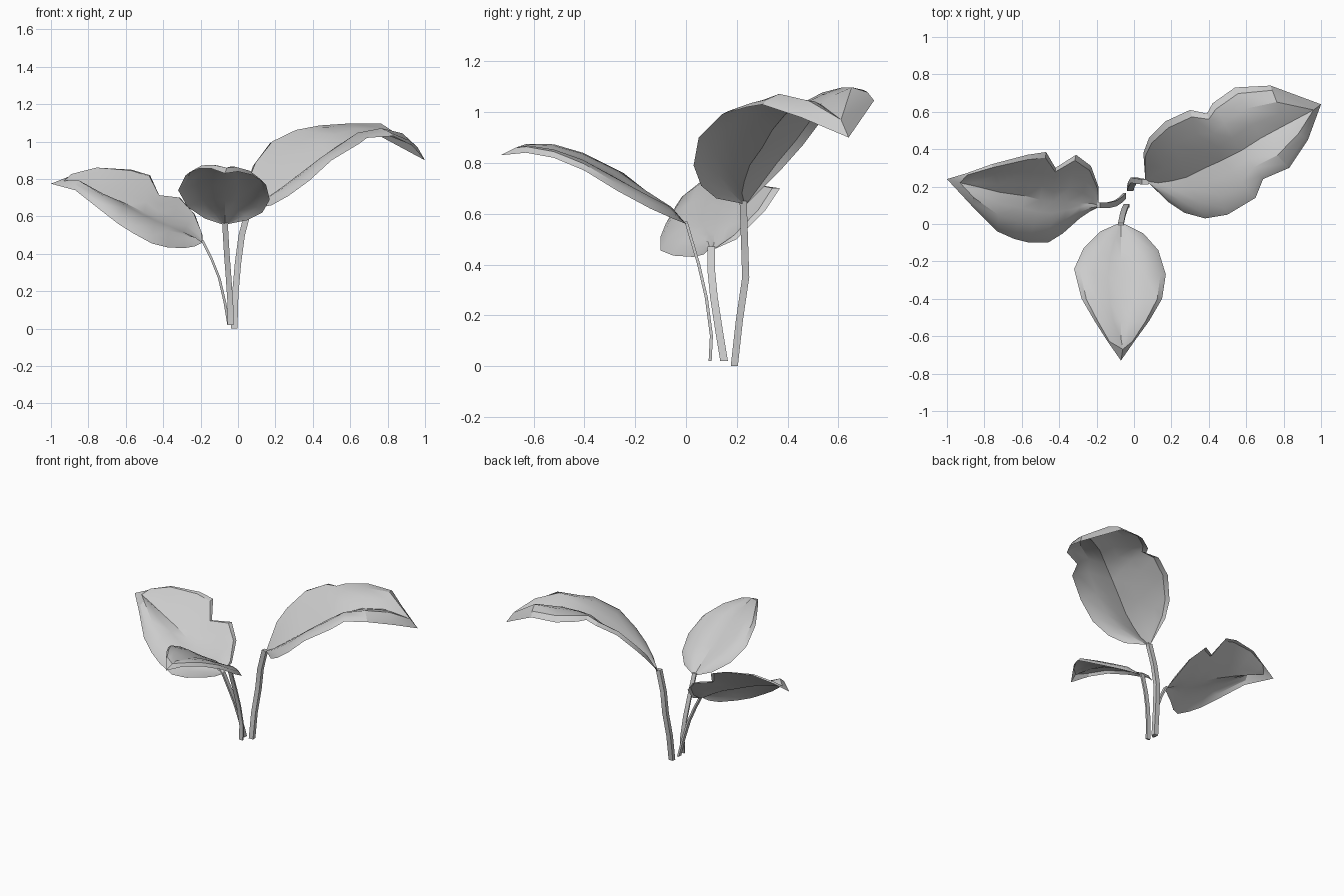
import bpy
import bmesh
from mathutils import Vector

cube = bpy.data.objects.get("Cube")
if cube:
    bpy.data.objects.remove(cube)

grey = bpy.data.materials.new("soft_grey")
grey.use_nodes = True
grey.diffuse_color = (0.6, 0.6, 0.6, 1)
grey.node_tree.nodes["Principled BSDF"].inputs["Base Color"].default_value = (0.6, 0.6, 0.6, 1)


def points(*coords):
    """Coordinates in hundredths of a unit."""
    return [Vector(c) / 100 for c in coords]


def make_object(name, verts, faces):
    mesh = bpy.data.meshes.new(name)
    mesh.from_pydata(verts, [], faces)
    bm = bmesh.new()
    bm.from_mesh(mesh)
    bmesh.ops.remove_doubles(bm, verts=bm.verts, dist=0.0005)
    bm.to_mesh(mesh)
    bm.free()
    mesh.materials.append(grey)
    obj = bpy.data.objects.new(name, mesh)
    bpy.context.collection.objects.link(obj)
    bpy.ops.object.select_all(action='DESELECT')
    obj.select_set(True)
    bpy.context.view_layer.objects.active = obj
    bpy.ops.object.shade_smooth_by_angle(angle=0.5)


def half_row(mid, edge, dome, along):
    """Points from the midrib out to one edge, domed and turned down at the rim."""
    if along == 1:
        return [mid, mid, mid, edge]
    base_bulge, tip_bulge, rim = dome
    bulge = base_bulge + (tip_bulge - base_bulge) * along
    lift = Vector((0, 0, 1 if along else 0))
    return [mid.lerp(edge, f) + lift * h
            for f, h in ((0.28, bulge * 0.6), (0.58, bulge), (0.88, rim), (1, 0))]


def leaf(name, left, rib, right, left_dome, right_dome):
    """Blade between two edges and a midrib; a dome is (base bulge, tip bulge, rim)."""
    verts = []
    last = len(rib) - 1
    for k, (a, m, b) in enumerate(zip(left, rib, right)):
        verts += half_row(m, a, left_dome, k / last)[::-1]
        verts.append(m)
        verts += half_row(m, b, right_dome, k / last)
    n = len(verts) // len(rib)
    faces = [(r * n + c, r * n + c + 1, (r + 1) * n + c + 1, (r + 1) * n + c)
             for r in range(last) for c in range(n - 1)]
    make_object(name, verts, faces)


def stem(name, path, wide, deep):
    """Four-sided stalk lofted along a path."""
    corners = [(-1, -1), (1, -1), (1, 1), (-1, 1)]
    verts = [p + Vector((x * wide, y * deep, 0)) for p in path for x, y in corners]
    faces = [(r * 4 + c, r * 4 + (c + 1) % 4, r * 4 + 4 + (c + 1) % 4, r * 4 + 4 + c)
             for r in range(len(path) - 1) for c in range(4)]
    end = len(verts)
    faces += [(3, 2, 1, 0), tuple(range(end - 4, end))]
    make_object(name, verts, faces)


# Front leaf
leaf("front_leaf",
     points((-9, 0, 56), (-18, -4, 59), (-27, -13, 65), (-32, -24, 74),
            (-28, -40, 82), (-21, -52, 85.5), (-14, -63, 85.5), (-7, -73, 83)),
     points((-7, 0, 56), (-7, -9, 62), (-7, -19, 68.5), (-7, -30, 75),
            (-7, -42, 81), (-7, -52, 84), (-7, -61, 85.5), (-6, -67, 86)),
     points((-5, 0, 56), (5, -5, 58), (13, -14, 62), (17, -27, 69),
            (15, -40, 77), (8, -52, 82), (0, -63, 84), (-7, -73, 83)),
     (0.028, 0.016, 0.02), (0.035, 0.02, 0.022))
stem("front_stem",
     points((-4, 9.5, 2), (-4, 10, 12), (-5, 8, 27), (-6, 5, 40), (-7, 0, 57)),
     0.015, 0.006)

# Right leaf, notched on its back edge
leaf("right_leaf",
     points((-19, 11, 46), (-19, 20, 50), (-23, 31, 61), (-31, 37, 70), (-42, 30, 71),
            (-47, 38.5, 82), (-57, 37, 85), (-76, 32, 86), (-90, 27, 81.5), (-100, 24, 77.5)),
     points((-19, 10, 46), (-23, 11, 48), (-29, 11, 52), (-36, 12, 56), (-43, 12, 59),
            (-50, 13, 62), (-58, 15, 66), (-72, 17, 72), (-84, 20, 76), (-93, 22, 79)),
     points((-19, 9, 46), (-23, 7, 44), (-29, 3, 43), (-38, -5, 43.5), (-46, -10, 45.5),
            (-56, -10, 51), (-64, -8, 56), (-73, -4, 63), (-87, 10, 74), (-100, 24, 77.5)),
     (0.004, 0.004, 0.018), (0.03, 0.05, 0.027))
stem("right_stem",
     points((-5, 15, 2), (-7, 13, 14), (-10, 11, 27), (-14, 10, 37), (-19, 10, 47)),
     0.007, 0.015)

# Left leaf, the largest, notched on both edges
leaf("left_leaf",
     points((6, 24, 64), (5, 38, 78), (8, 46, 87), (17, 55, 99), (30, 61, 105), (39, 59, 106),
            (42, 64.5, 106), (54, 73, 105.5), (73, 74, 104.5), (100, 64, 90)),
     points((6, 23, 64), (13, 22, 68), (20, 23, 73), (28, 25, 79), (38, 30, 86), (47, 34, 93),
            (57, 39, 99), (68, 46, 103), (81, 53, 103), (96, 61, 97)),
     points((8, 22, 64), (18, 12, 66), (27, 6, 71), (38, 3, 79), (50, 5, 90), (65, 14, 99),
            (69, 24, 102), (83, 30, 103), (93, 45, 98), (100, 64, 90)),
     (0.01, 0.065, 0.035), (0.03, 0.045, 0.02))
stem("left_stem",
     points((-2, 19, 0), (-1.5, 21, 18), (0, 23.5, 35), (2, 23, 50), (6, 22.5, 65)),
     0.017, 0.014)
